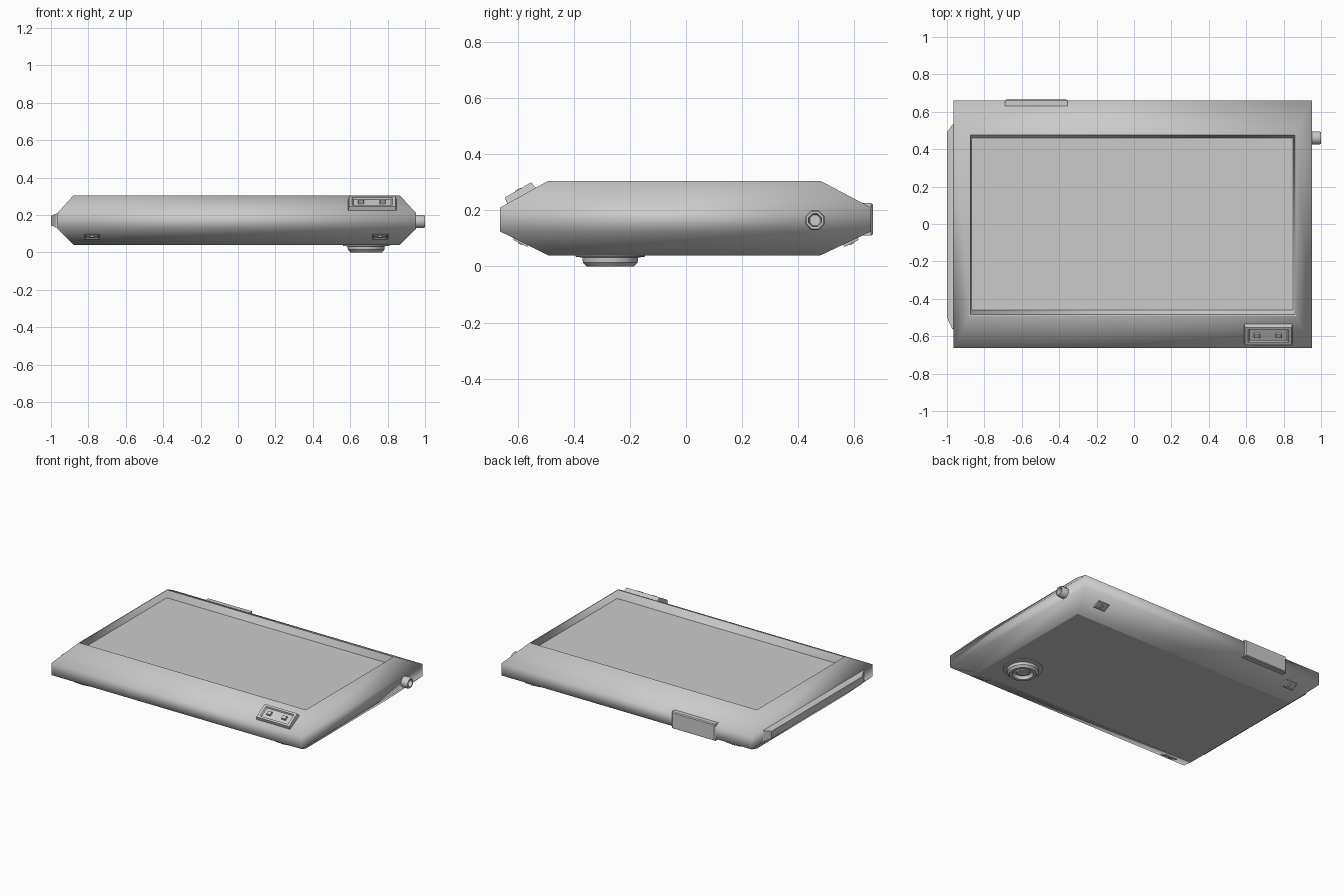
import bpy, bmesh
from math import radians, pi, cos, sin
from mathutils import Matrix

cube = bpy.data.objects.get("Cube")
if cube:
    bpy.data.objects.remove(cube, do_unlink=True)

grey = bpy.data.materials.new("plain grey")
grey.use_nodes = True
colour = (0.6, 0.6, 0.6, 1)
grey.diffuse_color = colour
grey.node_tree.nodes["Principled BSDF"].inputs["Base Color"].default_value = colour


def loft(name, rings, matrix=Matrix(), sharp_angle=30, sharp_rings=()):
    """Skin a stack of point rings and cap both ends."""
    bm = bmesh.new()
    loops = [[bm.verts.new(p) for p in ring] for ring in rings]
    n = len(loops[0])
    for a, b in zip(loops, loops[1:]):
        for i in range(n):
            j = (i + 1) % n
            bm.faces.new((a[i], a[j], b[j], b[i]))
    bm.faces.new(loops[0][::-1])
    bm.faces.new(loops[-1])
    bmesh.ops.recalc_face_normals(bm, faces=bm.faces)
    for face in bm.faces:
        face.smooth = True
    for edge in bm.edges:
        if sharp_rings:
            edge.smooth = not any(all(v in loops[k] for v in edge.verts) for k in sharp_rings)
        else:
            edge.smooth = edge.calc_face_angle(0) < radians(sharp_angle)
    bm.transform(matrix)
    mesh = bpy.data.meshes.new(name)
    bm.to_mesh(mesh)
    bm.free()
    mesh.materials.append(grey)
    obj = bpy.data.objects.new(name, mesh)
    bpy.context.collection.objects.link(obj)
    return obj


def rect(x0, x1, y0, y1, z):
    return [(x0, y0, z), (x1, y0, z), (x1, y1, z), (x0, y1, z)]


def pad(w, d, z):
    return rect(-w / 2, w / 2, -d / 2, d / 2, z)


def lathe(name, profile, matrix, sides):
    step = 2 * pi / sides
    rings = [[(r * cos((i + .5) * step), r * sin((i + .5) * step), h)
              for i in range(sides)] for r, h in profile]
    return loft(name, rings, matrix, 50 if sides < 12 else 35)


# Bevelled case with a sunken screen
top, waist = (-.88, .865, -.492, .48), (-.965, .952, -.663, .66)
loft("case", [
    rect(*top, .04), rect(*waist, .125), rect(*waist, .21), rect(*top, .305),
    rect(-.875, .86, -.485, .475, .305), rect(-.868, .85, -.46, .46, .258),
], sharp_rings=(0, 3, 4, 5))

# Long bar on the narrow side
side_out = Matrix(((0, 0, -1, 0), (0, 1, 0, 0), (1, 0, 0, 0), (0, 0, 0, 1)))
loft("side_bar", [rect(.13, .21, -.575, .545, .95), rect(.133, .207, -.56, .53, .972),
                  rect(.145, .195, -.5, .49, 1)], side_out)

# Back tab
tab_turn = Matrix.Translation((-.522, .64, .168)) @ Matrix.Rotation(radians(-90), 4, 'X')
loft("back_tab", [pad(.335, .115, -.03), pad(.335, .115, .02), pad(.318, .105, .027)], tab_turn)

# Tilted button panel with two buttons
slope = Matrix.Translation((.718, -.588, .254)) @ Matrix.Rotation(radians(30), 4, 'X')
loft("button_panel", [pad(.26, .12, -.01), pad(.25, .108, .022), pad(.215, .08, .022),
                      pad(.2, .07, .012)], slope)
for label, x in (("left", .055), ("right", -.06)):
    loft("button_" + label, [pad(.035, .03, .005), pad(.028, .024, .024)],
         slope @ Matrix.Translation((x, 0, 0)))

# Round socket
socket_turn = Matrix.Translation((0, .46, .165)) @ Matrix.Rotation(radians(90), 4, 'Y')
lathe("socket", [(.037, .93), (.037, .992), (.033, 1), (.025, 1), (.02, .965)], socket_turn, 8)

# Lens on the underside
lens_turn = Matrix.Translation((.685, -.27, .04)) @ Matrix.Rotation(pi, 4, 'X')
lathe("lens", [(.125, -.01), (.125, .005), (.1, .008), (.098, .026), (.085, .04), (.066, .04),
               (.058, .018), (.042, .018), (.038, .03), (.02, .034)], lens_turn, 32)

# Small clips on the lower slopes
for end, turn in (("front", 0), ("back", pi)):
    for label, x in (("left", .76), ("right", -.78)):
        place = (Matrix.Translation((x, 0, 0)) @ Matrix.Rotation(turn, 4, 'Z')
                 @ Matrix.Translation((0, -.588, .0875)) @ Matrix.Rotation(radians(153), 4, 'X'))
        name = "clip_" + end + "_" + label
        loft(name, [pad(.09, .06, -.01), pad(.085, .055, .006), pad(.07, .042, .006),
                    pad(.065, .038, .001)], place)
        loft(name + "_nub", [pad(.025, .02, -.01), pad(.02, .016, .009)], place)
